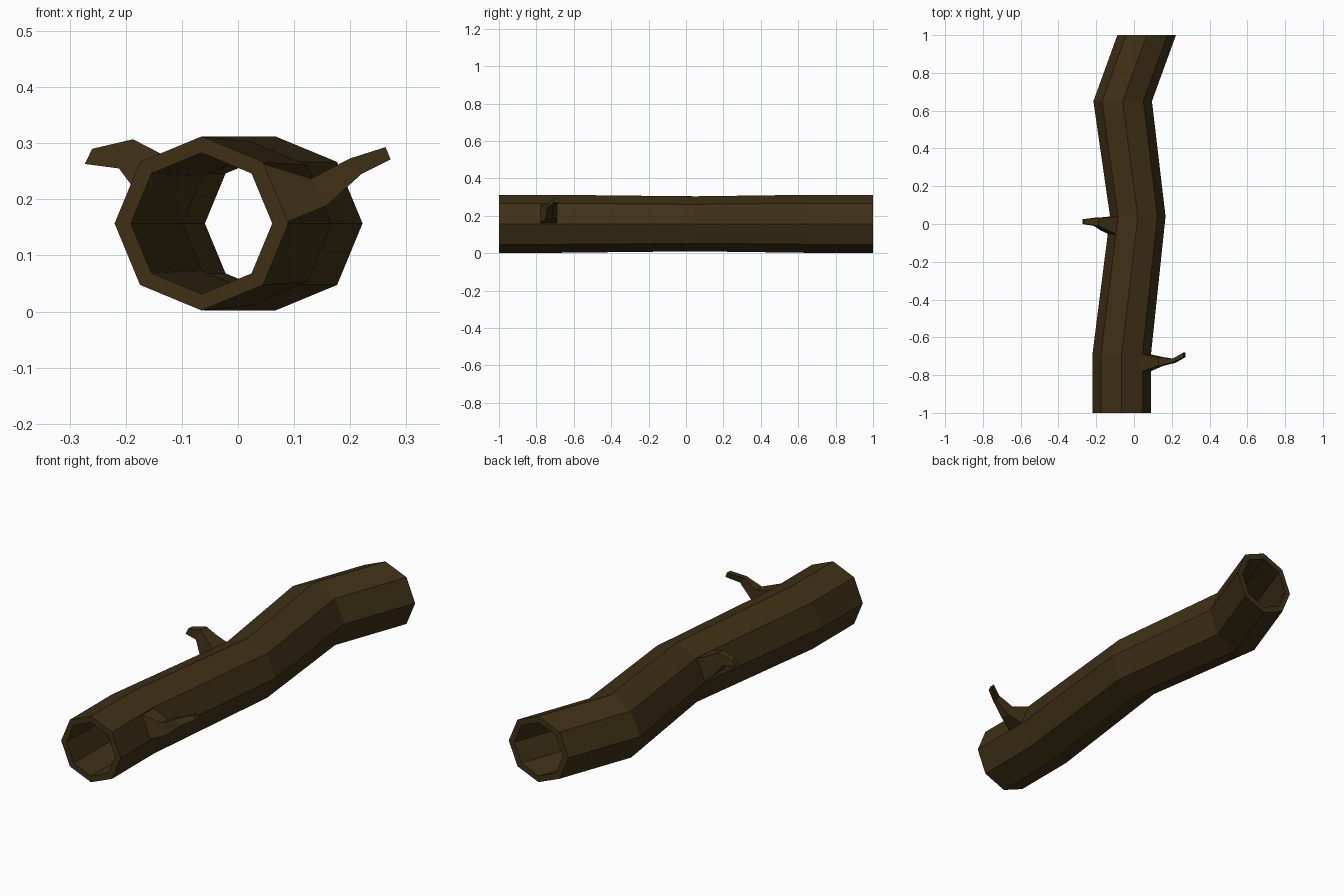
import bpy, bmesh, math

if "Cube" in bpy.data.objects:
    bpy.data.objects.remove(bpy.data.objects["Cube"])

bark = bpy.data.materials.new("bark")
bark.diffuse_color = (0.05, 0.03, 0.008, 1)
bark.use_nodes = True
bark.node_tree.nodes["Principled BSDF"].inputs["Base Color"].default_value = bark.diffuse_color


def finish(name, bm):
    bmesh.ops.recalc_face_normals(bm, faces=bm.faces[:])
    mesh = bpy.data.meshes.new(name)
    bm.to_mesh(mesh)
    bm.free()
    mesh.materials.append(bark)
    obj = bpy.data.objects.new(name, mesh)
    bpy.context.collection.objects.link(obj)
    return obj


def bridge(bm, a, b):
    n = len(a)
    for i in range(n):
        j = (i + 1) % n
        bm.faces.new((a[i], a[j], b[j], b[i]))


# Hollow log: octagonal rings along a crooked path (y, centre x, outer, inner radius)
path = [(-1, -0.065, 0.155, 0.126), (-0.69, -0.065, 0.155, 0.126),
        (0.04, 0.02, 0.147, 0.119), (0.65, -0.06, 0.155, 0.126),
        (1, 0.067, 0.155, 0.126)]
Z = 0.157


def ring(bm, y, cx, r):
    return [bm.verts.new((cx + r * math.cos(k * math.pi / 4), y,
                          Z + r * math.sin(k * math.pi / 4))) for k in range(8)]


bm = bmesh.new()
outer = [ring(bm, y, cx, ro) for y, cx, ro, ri in path]
inner = [ring(bm, y, cx, ri) for y, cx, ro, ri in path]
for wall in (outer, inner):
    for a, b in zip(wall, wall[1:]):
        bridge(bm, a, b)
for end in (0, -1):
    bridge(bm, outer[end], inner[end])
finish("hollow_log", bm)


# Broken twigs: four-sided, tapered (upper x, z, lower x, z, y min, y max)
def twig(name, sections):
    bm = bmesh.new()
    loops = [[bm.verts.new(p) for p in ((ux, y0, uz), (ux, y1, uz),
                                        (lx, y1, lz), (lx, y0, lz))]
             for ux, uz, lx, lz, y0, y1 in sections]
    for a, b in zip(loops, loops[1:]):
        bridge(bm, a, b)
    bm.faces.new(loops[0])
    bm.faces.new(loops[-1])
    finish(name, bm)


twig("right_twig", [(0.043, 0.264, 0.087, 0.16, -0.78, -0.69),
                    (0.13, 0.237, 0.157, 0.188, -0.75, -0.705),
                    (0.20, 0.273, 0.22, 0.245, -0.735, -0.715),
                    (0.263, 0.293, 0.272, 0.271, -0.705, -0.68)])
twig("left_twig", [(-0.085, 0.258, -0.122, 0.16, -0.06, 0.04),
                   (-0.135, 0.28, -0.175, 0.205, -0.035, 0.035),
                   (-0.187, 0.307, -0.212, 0.255, -0.01, 0.033),
                   (-0.26, 0.29, -0.273, 0.263, 0.0, 0.025)])
